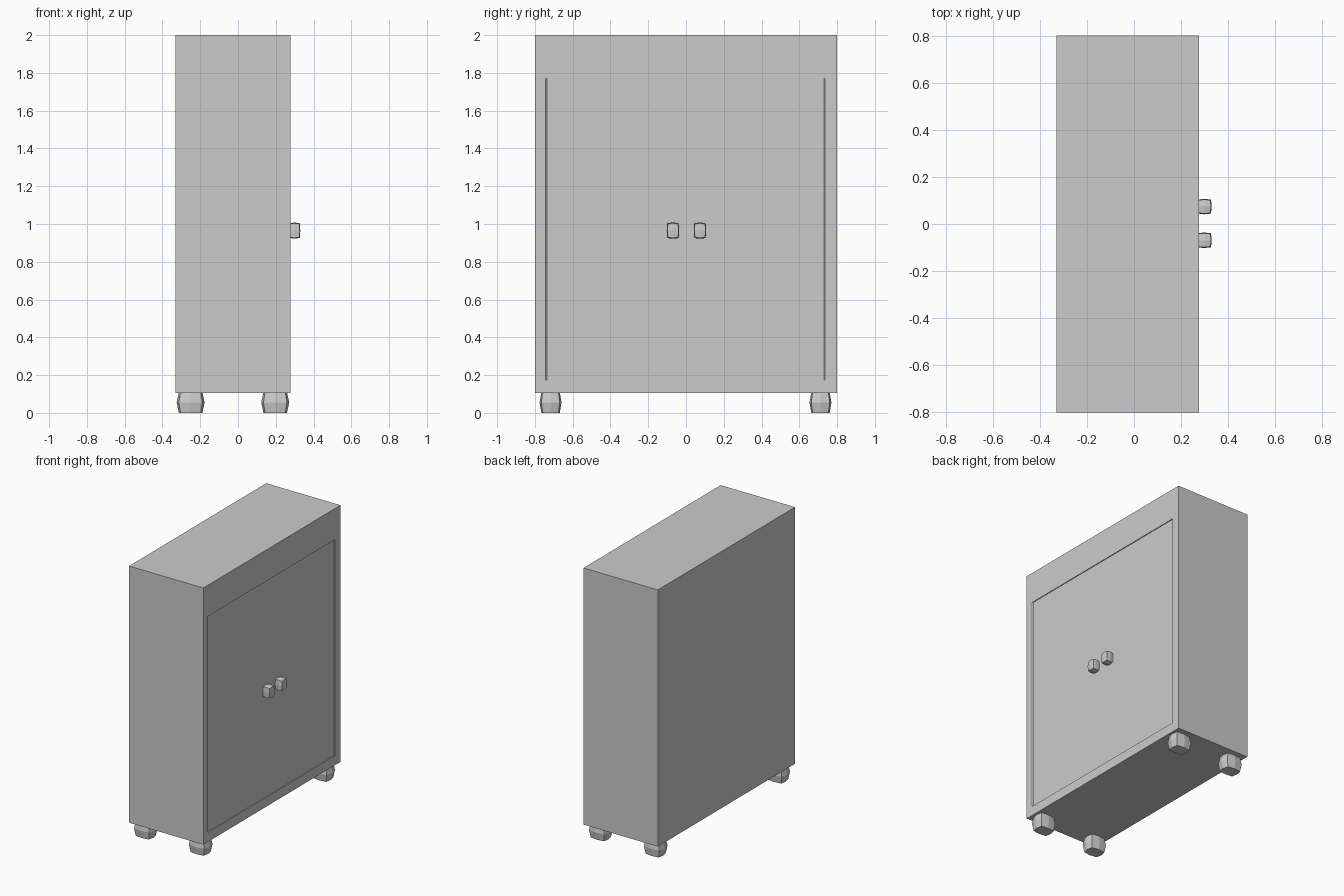
import bpy, bmesh
from mathutils import Vector

if "Cube" in bpy.data.objects:
    bpy.data.objects.remove(bpy.data.objects["Cube"])


def finish(name, bm):
    bmesh.ops.recalc_face_normals(bm, faces=bm.faces[:])
    me = bpy.data.meshes.new(name)
    bm.to_mesh(me)
    bm.free()
    ob = bpy.data.objects.new(name, me)
    bpy.context.collection.objects.link(ob)
    return ob


def box(lo, hi):
    lo, hi = Vector(lo), Vector(hi)
    bm = bmesh.new()
    bmesh.ops.create_cube(bm, size=1)
    for v in bm.verts:
        v.co = (lo + hi) / 2 + v.co * (hi - lo)
    return bm


def bulged_block(name, centre, size, edge, corner, flat_z=False):
    """Cube with 2x2 faces per side, edges and corners pulled inwards."""
    bm = bmesh.new()
    bmesh.ops.create_cube(bm, size=1)
    bmesh.ops.subdivide_edges(bm, edges=bm.edges[:], cuts=1, use_grid_fill=True)
    for v in bm.verts:
        n = sum(abs(c) > 0.1 for c in v.co)
        k = {1: 1.0, 2: edge, 3: corner}.get(n, 1.0)
        kz = 1.0 if flat_z else k
        v.co = Vector(centre) + Vector((v.co.x * k * size[0],
                                        v.co.y * k * size[1],
                                        v.co.z * kz * size[2]))
    return finish(name, bm)


# Cabinet body with a shallow recessed door panel on the +x side
bm = box((-0.33, -0.80, 0.105), (0.277, 0.80, 2.0))
front = max(bm.faces, key=lambda f: f.calc_center_median().x)
bmesh.ops.inset_individual(bm, faces=[front], thickness=0.1)
for v in front.verts:
    v.co.y = -0.743 if v.co.y < 0 else 0.737
    v.co.z = 0.175 if v.co.z < 1 else 1.77
new = bmesh.ops.extrude_discrete_faces(bm, faces=[front])["faces"][0]
for v in new.verts:
    v.co.x -= 0.006
    v.co.y *= 0.991
finish("cabinet_body", bm)

# Door knobs
for side, y in (("left", -0.069), ("right", 0.074)):
    bulged_block("door_knob_" + side, (0.299, y, 0.965),
                 (0.062, 0.066, 0.086), 0.90, 0.82)

# Feet
for xn, x in (("back", -0.251), ("front", 0.197)):
    for yn, y in (("left", -0.717), ("right", 0.712)):
        bulged_block(f"foot_{xn}_{yn}", (x, y, 0.055),
                     (0.148, 0.116, 0.11), 0.84, 0.72, True)
